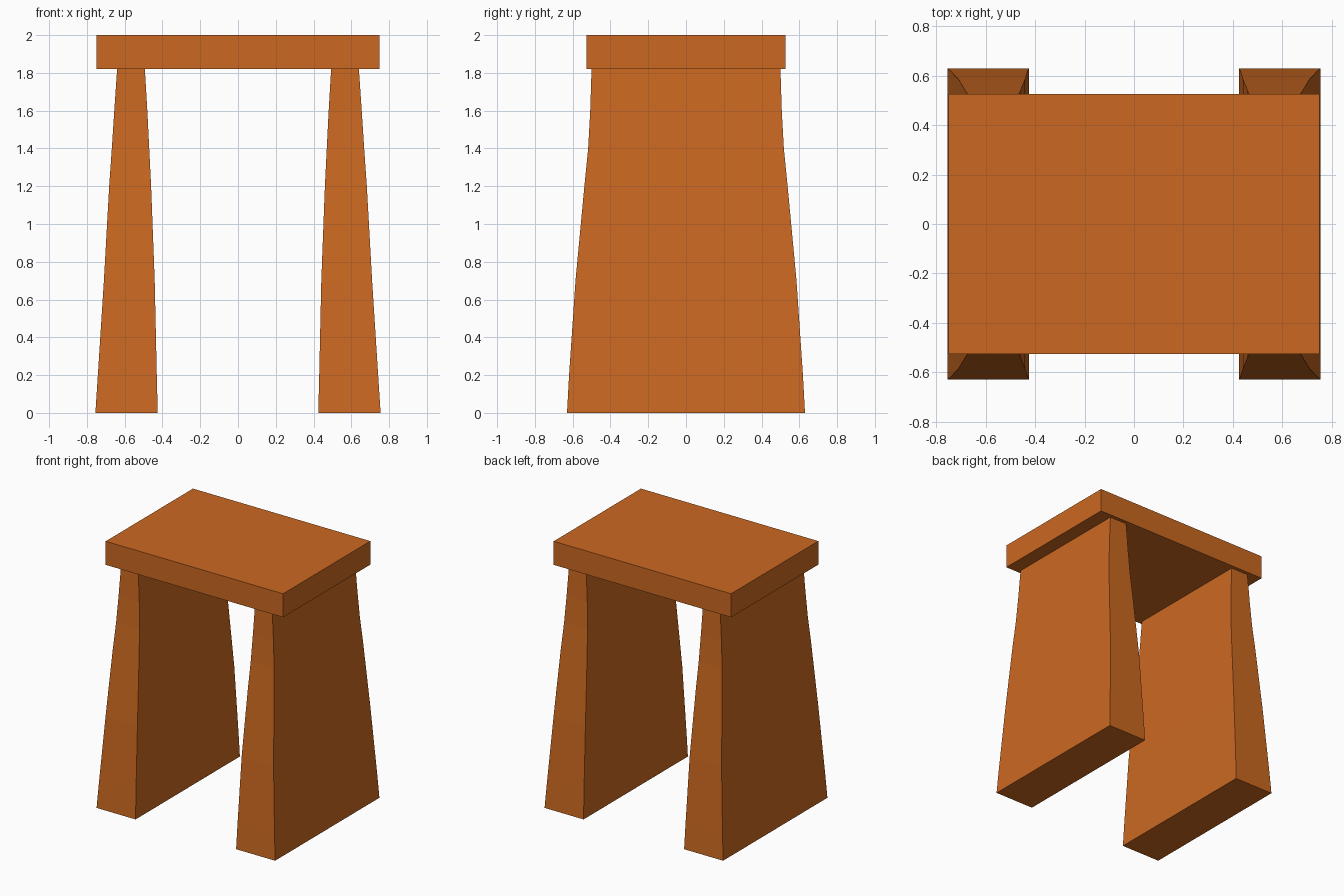
import bpy, bmesh

if "Cube" in bpy.data.objects:
    bpy.data.objects.remove(bpy.data.objects["Cube"])

mat = bpy.data.materials.new("burnt orange")
mat.diffuse_color = (0.6, 0.14, 0.015, 1)
mat.use_nodes = True
mat.node_tree.nodes["Principled BSDF"].inputs["Base Color"].default_value = mat.diffuse_color


def loft(name, sections):
    """Stack rectangles (z, x0, x1, half_y) into a closed solid."""
    bm = bmesh.new()
    rings = [[bm.verts.new(p) for p in ((x0, -y, z), (x1, -y, z), (x1, y, z), (x0, y, z))]
             for z, x0, x1, y in sections]
    for a, b in zip(rings, rings[1:]):
        for i in range(4):
            j = (i + 1) % 4
            bm.faces.new((a[i], a[j], b[j], b[i]))
    bm.faces.new(rings[0][::-1])
    bm.faces.new(rings[-1])
    bmesh.ops.recalc_face_normals(bm, faces=bm.faces)
    me = bpy.data.meshes.new(name)
    bm.to_mesh(me)
    bm.free()
    me.materials.append(mat)
    ob = bpy.data.objects.new(name, me)
    bpy.context.collection.objects.link(ob)
    return ob


# Flat lintel slab
loft("top_slab", [(1.82, -0.75, 0.75, 0.527), (2.0, -0.75, 0.75, 0.527)])

# Tapered, gently flared upright slabs
leg = [(0.0, 0.425, 0.755, 0.63), (0.2, 0.43, 0.742, 0.619), (0.7, 0.441, 0.71, 0.585),
       (1.2, 0.46, 0.682, 0.538), (1.4, 0.47, 0.668, 0.518), (1.6, 0.48, 0.655, 0.507),
       (1.82, 0.493, 0.64, 0.50)]
loft("right_upright", leg)
loft("left_upright", [(z, -x1, -x0, y) for z, x0, x1, y in leg])
